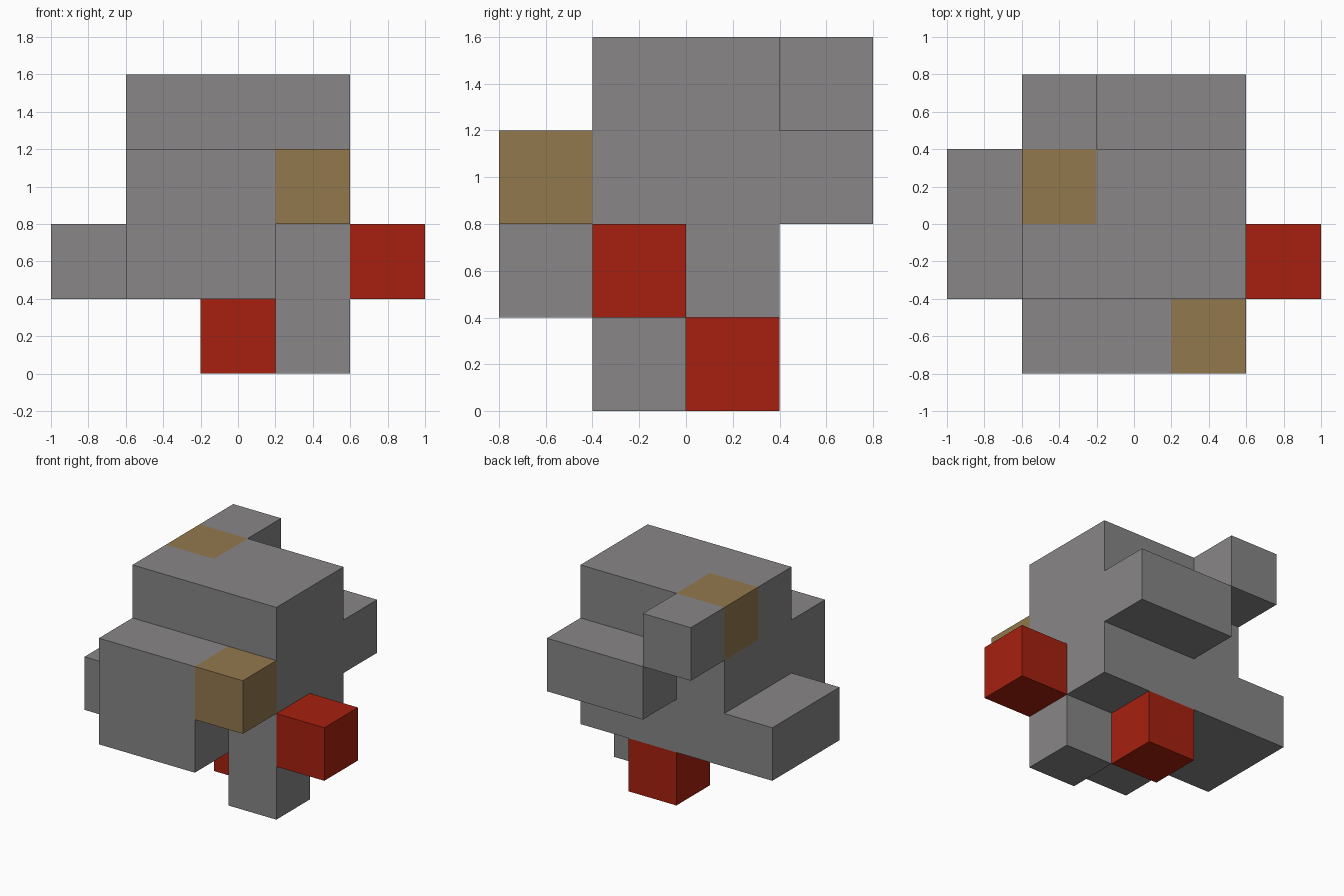
import bpy
import bmesh
from mathutils import Vector
from itertools import product

if "Cube" in bpy.data.objects:
    bpy.data.objects.remove(bpy.data.objects["Cube"], do_unlink=True)

CELL = 0.4
ORIGIN = Vector((-1.0, -0.8, 0.0))


def make_material(name, rgb):
    mat = bpy.data.materials.new(name)
    mat.use_nodes = True
    color = (*rgb, 1.0)
    mat.diffuse_color = color
    mat.node_tree.nodes["Principled BSDF"].inputs["Base Color"].default_value = color
    return mat


grey = make_material("stone grey", (0.246, 0.239, 0.239))
brown = make_material("tan brown", (0.29, 0.188, 0.075))
red = make_material("brick red", (0.381, 0.0145, 0.0045))

# Each part: name, material, first cell, last cell. Earlier parts claim shared cells.
PARTS = [
    ("front_tan_block", brown, (3, 0, 2), (3, 0, 2)),
    ("top_tan_block", brown, (1, 2, 3), (1, 2, 3)),
    ("left_red_block", red, (4, 1, 1), (4, 1, 1)),
    ("bottom_red_block", red, (2, 2, 0), (2, 2, 0)),
    ("core", grey, (1, 1, 1), (3, 2, 3)),
    ("front_block", grey, (1, 0, 1), (2, 0, 2)),
    ("right_ledge", grey, (0, 1, 1), (0, 2, 1)),
    ("back_ledge", grey, (2, 3, 2), (3, 3, 2)),
    ("back_top_block", grey, (1, 3, 3), (1, 3, 3)),
    ("foot", grey, (3, 1, 0), (3, 1, 0)),
]

# Give every cell to one part
owner = {}
for name, mat, low, high in PARTS:
    for cell in product(*(range(a, b + 1) for a, b in zip(low, high))):
        owner.setdefault(cell, name)


def add_face(bm, cell, axis, side):
    """Add the square on one side of a cell, facing outward."""
    u, v = (axis + 1) % 3, (axis + 2) % 3
    corners = [(0, 0), (1, 0), (1, 1), (0, 1)]
    if side < 0:
        corners.reverse()
    verts = []
    for a, b in corners:
        p = Vector(cell)
        p[axis] += side > 0
        p[u] += a
        p[v] += b
        verts.append(bm.verts.new(ORIGIN + p * CELL))
    bm.faces.new(verts)


def build_part(name, mat):
    """Outer skin of a part, with flat areas merged."""
    bm = bmesh.new()
    for cell in (c for c, part in owner.items() if part == name):
        for axis, side in product(range(3), (-1, 1)):
            neighbour = list(cell)
            neighbour[axis] += side
            if tuple(neighbour) not in owner:
                add_face(bm, cell, axis, side)
    bmesh.ops.remove_doubles(bm, verts=bm.verts[:], dist=0.001)
    bmesh.ops.dissolve_limit(bm, angle_limit=0.01, verts=bm.verts[:], edges=bm.edges[:])
    mesh = bpy.data.meshes.new(name)
    bm.to_mesh(mesh)
    bm.free()
    mesh.materials.append(mat)
    obj = bpy.data.objects.new(name, mesh)
    bpy.context.collection.objects.link(obj)


for name, mat, low, high in PARTS:
    build_part(name, mat)
